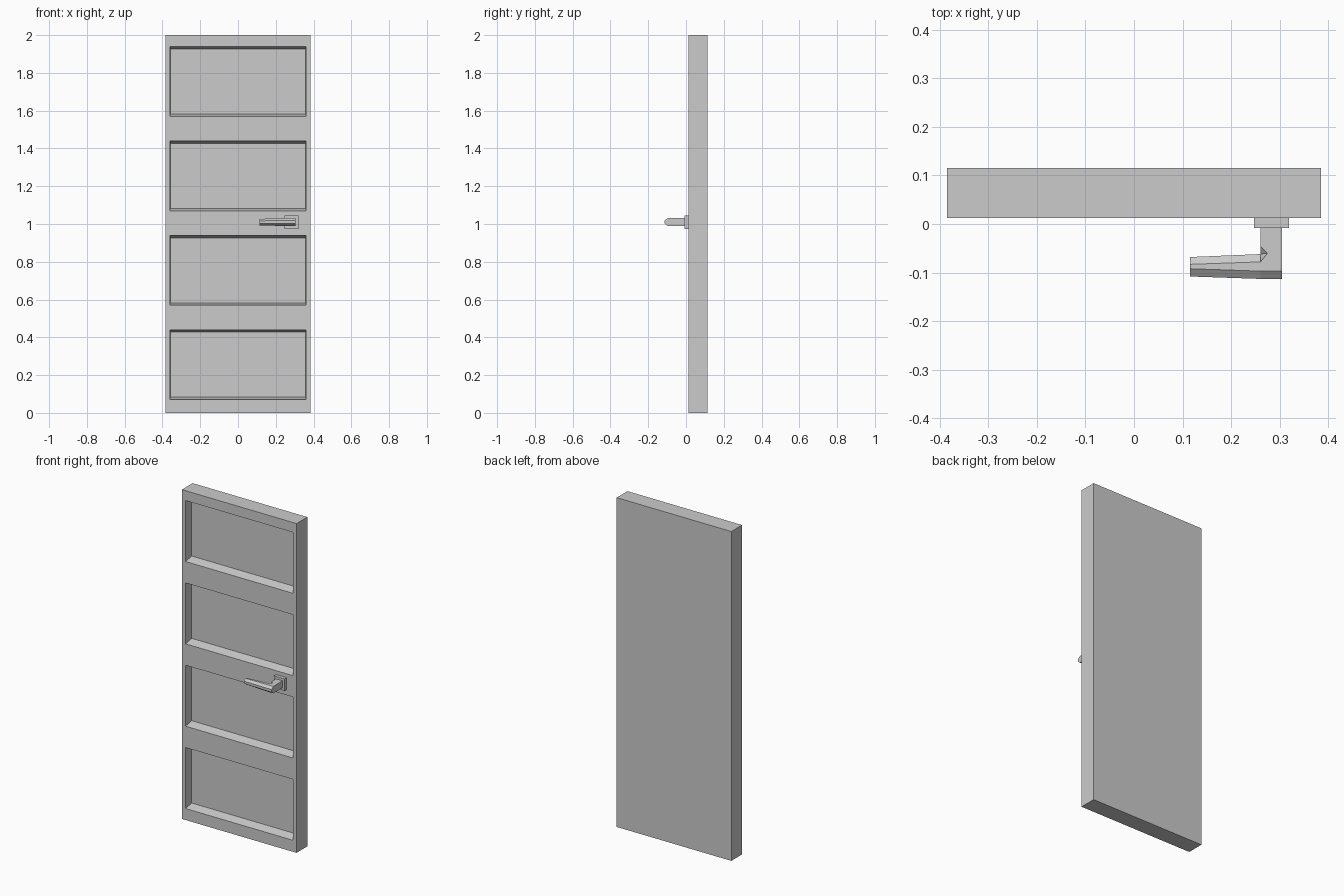
import bpy, bmesh
from mathutils import Vector

if "Cube" in bpy.data.objects:
    bpy.data.objects.remove(bpy.data.objects["Cube"])


def finish(bm, name):
    bmesh.ops.recalc_face_normals(bm, faces=bm.faces[:])
    me = bpy.data.meshes.new(name)
    bm.to_mesh(me)
    bm.free()
    ob = bpy.data.objects.new(name, me)
    bpy.context.collection.objects.link(ob)
    return ob


def loft(name, rings):
    bm = bmesh.new()
    rows = [[bm.verts.new(p) for p in r] for r in rings]
    n = len(rows[0])
    for a, b in zip(rows, rows[1:]):
        for i in range(n):
            j = (i + 1) % n
            bm.faces.new((a[i], a[j], b[j], b[i]))
    bm.faces.new(rows[0][::-1])
    bm.faces.new(rows[-1])
    return finish(bm, name)


# Door leaf: gridded front, pushed-in panels with sloped ledges
FRONT, BACK, DEPTH = 0.012, 0.115, 0.055
xs = [-0.385, -0.36, 0.36, 0.385]
zs = [0.0] + [k * 0.5 + o for k in range(4) for o in (0.07, 0.44)] + [2.0]
bm = bmesh.new()
grid = [[bm.verts.new((x, FRONT, z)) for x in xs] for z in zs]
panels = []
for j in range(len(zs) - 1):
    for i in range(3):
        f = bm.faces.new((grid[j][i], grid[j][i + 1], grid[j + 1][i + 1], grid[j + 1][i]))
        if i == 1 and j % 2 == 1:
            panels.append(f)

# Outer sides and back of the leaf
rim = [e for e in bm.edges if e.is_boundary]
ext = bmesh.ops.extrude_edge_only(bm, edges=rim)["geom"]
for v in ext:
    if isinstance(v, bmesh.types.BMVert):
        v.co.y = BACK
bmesh.ops.holes_fill(bm, edges=[e for e in bm.edges if e.is_boundary], sides=0)

# Recessed panels
for f in bmesh.ops.extrude_discrete_faces(bm, faces=panels)["faces"]:
    mid = f.calc_center_median()
    for v in f.verts:
        v.co.y += DEPTH
        v.co.x -= 0.002 if v.co.x > mid.x else -0.002
        v.co.z -= 0.013 if v.co.z > mid.z else -0.013
finish(bm, "door_leaf")

# Handle back plate
ZC = 1.01
plate = [(0.247, -0.008), (0.319, -0.008), (0.319, 0.012), (0.247, 0.012)]
loft("handle_plate", [[(x, y, ZC + s) for x, y in plate] for s in (-0.036, 0.036)])


# Handle stem: chamfered front, notched inner corner where the lever joins
def stem_ring(z, front, notch):
    pts = [(0.26, -0.008), (0.305, -0.008), (0.305, front), (0.26, front),
           (0.26, -0.078), notch, (0.26, -0.045)]
    return [(x, y, ZC + z) for x, y in pts]


flat, mid = (-0.097, (0.275, -0.06)), (-0.113, (0.26, -0.062))
loft("handle_stem", [stem_ring(-0.021, *flat), stem_ring(-0.008, *mid),
                     stem_ring(0.008, *mid), stem_ring(0.021, *flat)])


# Handle lever: tapering eight-sided bar
def lever_ring(x, y0, y1, y2, y3, top, side):
    half = [(y0, side), (y1, top), (y2, top), (y3, side)]
    full = half + [(y, -z) for y, z in reversed(half)]
    return [(x, y, ZC + z) for y, z in full]


loft("handle_lever", [lever_ring(0.115, -0.108, -0.092, -0.083, -0.068, 0.017, 0.007),
                      lever_ring(0.26, -0.113, -0.097, -0.078, -0.062, 0.021, 0.008)])
